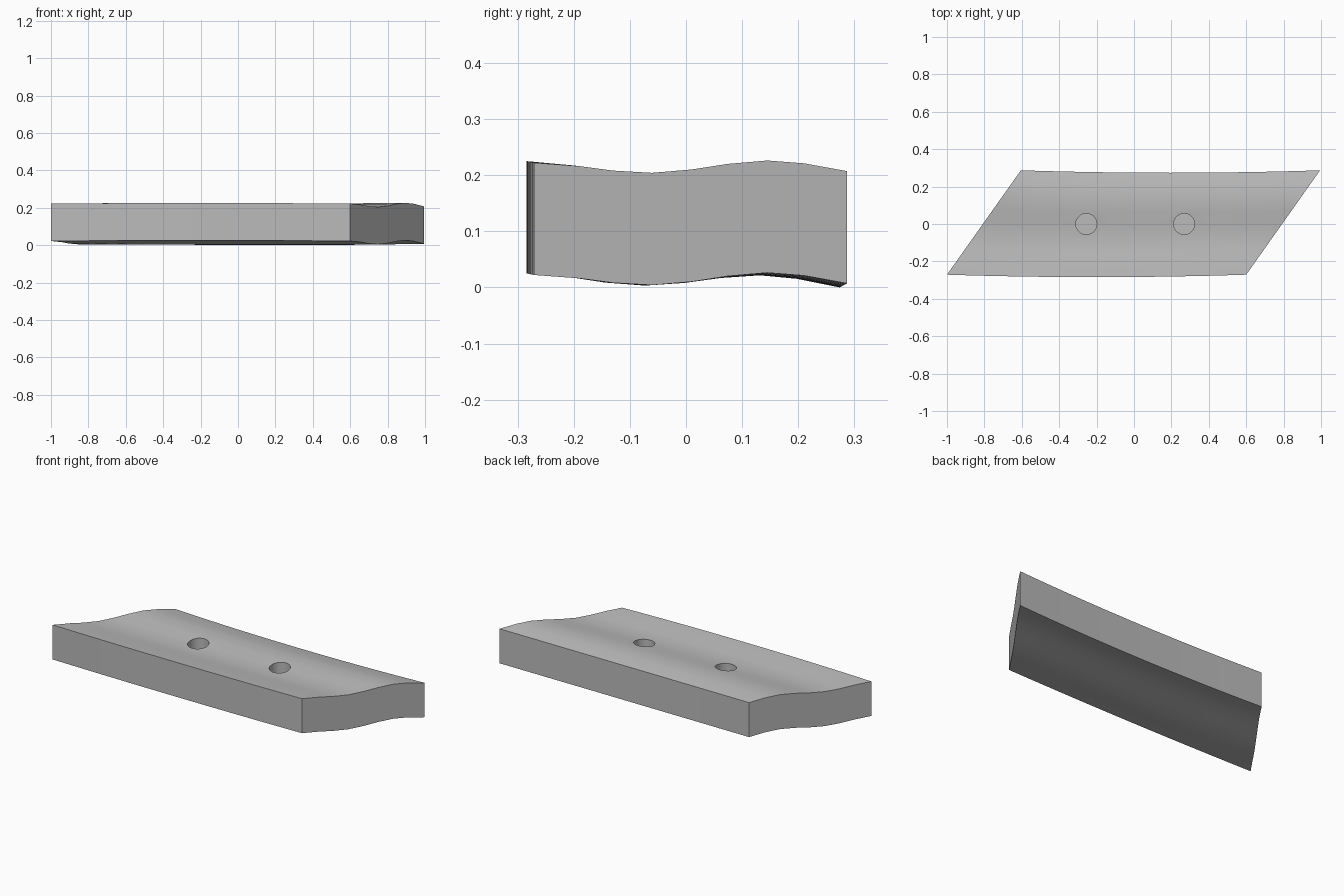
import bpy, bmesh, math

cube = bpy.data.objects.get("Cube")
if cube:
    bpy.data.objects.remove(cube, do_unlink=True)

grey = bpy.data.materials.new("plain grey")
grey.use_nodes = True
colour = (0.5, 0.5, 0.5, 1)
grey.diffuse_color = colour
grey.node_tree.nodes["Principled BSDF"].inputs["Base Color"].default_value = colour

# Wavy cross-section: (y, top height)
WAVE = [(-.271, .221), (-.19, .215), (-.13, .207), (-.06, .203), (.01, .209),
        (.075, .219), (.145, .225), (.21, .22), (.287, .206)]
THICK = 0.2
STATIONS = 16


def section(bm, u):
    """Closed ring of the plank at length position u, slanted and slightly bowed."""
    bow = 1 - u * u
    ring = []
    for pts, drop in ((WAVE, 0), (WAVE[::-1], THICK)):
        for y, z in pts:
            t = (y - WAVE[0][0]) / (WAVE[-1][0] - WAVE[0][0])
            x = -0.2 + 0.395 * t + 0.8 * u
            dz = -bow * (0.002 + 0.018 * y)
            ring.append(bm.verts.new((x, y - 0.013 * bow, z - drop + dz)))
    return ring


# Plank: loft the slanted sections
bm = bmesh.new()
rings = [section(bm, 2 * i / STATIONS - 1) for i in range(STATIONS + 1)]
for a, b in zip(rings, rings[1:]):
    for i in range(len(a)):
        j = (i + 1) % len(a)
        bm.faces.new((a[i], a[j], b[j], b[i]))
bm.faces.new(rings[0])
bm.faces.new(rings[-1])
bmesh.ops.recalc_face_normals(bm, faces=bm.faces)
low = min(v.co.z for v in bm.verts)
bmesh.ops.translate(bm, verts=bm.verts, vec=(0, 0, -low))
mesh = bpy.data.meshes.new("wavy_plank")
bm.to_mesh(mesh)
bm.free()
plank = bpy.data.objects.new("wavy_plank", mesh)
bpy.context.collection.objects.link(plank)
mesh.materials.append(grey)

# Two blind round holes in the top
for x in (-0.255, 0.268):
    bpy.ops.mesh.primitive_cylinder_add(vertices=32, radius=0.056, depth=0.3,
                                        location=(x, 0, 0.25))
    cutter = bpy.context.object
    cutter.name = "hole_cutter"
    cutter.hide_render = True
    cutter.data.materials.append(grey)
    bpy.context.view_layer.objects.active = plank
    mod = plank.modifiers.new("hole", "BOOLEAN")
    mod.operation = "DIFFERENCE"
    mod.solver = "EXACT"
    mod.object = cutter
    bpy.ops.object.modifier_apply(modifier=mod.name)
    bpy.data.objects.remove(cutter, do_unlink=True)

bpy.ops.object.select_all(action="DESELECT")
plank.select_set(True)
bpy.context.view_layer.objects.active = plank
bpy.ops.object.shade_smooth_by_angle(angle=math.radians(30))
